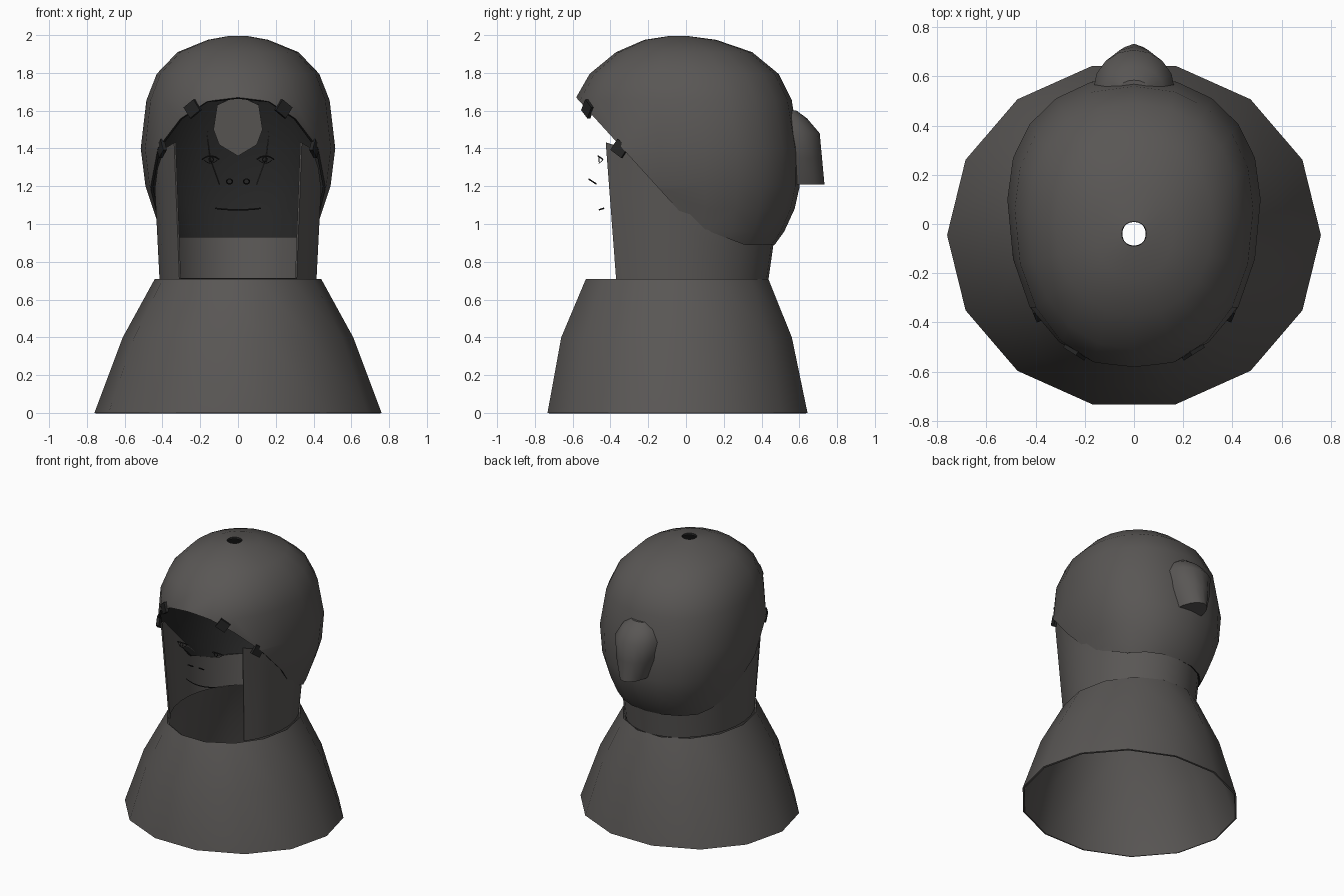
import bpy, bmesh, math
from mathutils import Vector

if "Cube" in bpy.data.objects:
    bpy.data.objects.remove(bpy.data.objects["Cube"])


def make_material(name, rgb):
    m = bpy.data.materials.new(name)
    m.use_nodes = True
    m.diffuse_color = (*rgb, 1)
    m.node_tree.nodes["Principled BSDF"].inputs["Base Color"].default_value = (*rgb, 1)
    return m


GREY = make_material("warm grey", (0.1, 0.094, 0.09))
DARK = make_material("dark grey", (0.018, 0.018, 0.018))


def ring(n, z, rx, front, back, cy, start=0.0, sweep=360.0, power=1.0):
    """Points of an oval whose front and back halves have their own depth."""
    closed = sweep == 360.0
    pts = []
    for i in range(n):
        a = math.radians(start + sweep * i / (n if closed else n - 1))
        c, s = math.cos(a), math.sin(a)
        x = math.copysign(abs(c) ** power, c) * rx
        y = math.copysign(abs(s) ** power, s)
        y *= (cy - front) if s < 0 else (back - cy)
        pts.append(Vector((x, cy + y, z)))
    return pts


def loft(rows, closed=True):
    """Bridge rows listed from top to bottom, normals outward."""
    bm = bmesh.new()
    vs = [[bm.verts.new(p) for p in row] for row in rows]
    n = len(rows[0])
    for upper, lower in zip(vs, vs[1:]):
        for i in range(n if closed else n - 1):
            j = (i + 1) % n
            bm.faces.new((upper[i], lower[i], lower[j], upper[j]))
    return bm


def finish(bm, name, mats, thickness=0.0, inside=0, angle=40):
    me = bpy.data.meshes.new(name)
    bm.to_mesh(me)
    bm.free()
    ob = bpy.data.objects.new(name, me)
    bpy.context.collection.objects.link(ob)
    for m in mats:
        me.materials.append(m)
    bpy.ops.object.select_all(action="DESELECT")
    ob.select_set(True)
    bpy.context.view_layer.objects.active = ob
    if thickness:
        mod = ob.modifiers.new("shell", "SOLIDIFY")
        mod.thickness = thickness
        mod.offset = -1
        mod.material_offset = inside
        mod.material_offset_rim = inside
        bpy.ops.object.modifier_apply(modifier=mod.name)
    bpy.ops.object.shade_smooth_by_angle(angle=math.radians(angle))
    return ob


# Flared cape, open above and below
cape = [(0.71, 0.44, 0.495, -0.047), (0.4, 0.61, 0.626, -0.05), (0, 0.76, 0.706, -0.045)]
finish(loft([ring(14, z, rx, cy - ry, cy + ry, cy) for z, rx, ry, cy in cape]),
       "cape", [GREY], 0.012)

# Neck cloth, open at the front, its upper edge tucked under the hair
low = ring(23, 0.71, 0.418, -0.53, 0.437, -0.047, -42, 264)
high = ring(23, 1.43, 0.455, -0.625, 0.54, -0.02, -42, 264)
tops = [min(1.43, max(1.08 - 1.1 * p.y, 0.93)) for p in low]
rows = []
for k in range(5):
    t = 1 - k / 4
    rows.append([a.lerp(b, t * (z - 0.71) / 0.72) for a, b, z in zip(low, high, tops)])
finish(loft(rows, closed=False), "neck_cloth", [GREY], 0.01)

# Hair shell with a small crown hole, trimmed along the face and nape
hair = [
    (1.995, 0.05, -0.09, 0.01, -0.04),
    (1.975, 0.16, -0.22, 0.16, -0.03),
    (1.91, 0.32, -0.37, 0.35, 0.0),
    (1.795, 0.43, -0.51, 0.49, 0.03),
    (1.655, 0.485, -0.59, 0.56, 0.06),
    (1.4, 0.515, -0.615, 0.6, 0.1),
    (1.2, 0.49, -0.6, 0.602, 0.1),
    (1.08, 0.45, -0.55, 0.575, 0.1),
    (0.96, 0.41, -0.5, 0.52, 0.1),
    (0.87, 0.37, -0.45, 0.455, 0.1),
]
bm = loft([ring(20, *r, power=0.92) for r in hair])
trims = [((0, 0, 1.03), (0, 1.1, 1)), ((0, 0.02, 1.0), (0, 0.38, 1)), ((0, 0, 0.89), (0, 0, 1))]
for co, no in trims:
    bmesh.ops.bisect_plane(bm, geom=bm.verts[:] + bm.edges[:] + bm.faces[:],
                           plane_co=co, plane_no=no, clear_inner=True)
finish(bm, "hair", [GREY, DARK], 0.014, inside=1)

# Bun at the back of the head
bun = [(1.6, 0.06, 0.585), (1.56, 0.12, 0.64), (1.48, 0.165, 0.708),
       (1.35, 0.15, 0.72), (1.21, 0.1, 0.733)]
bm = loft([ring(9, z, rx, 0.5, back, 0.55, 0, 180) for z, rx, back in bun], closed=False)
bmesh.ops.holes_fill(bm, edges=[e for e in bm.edges if e.is_boundary
                                and all(abs(v.co.z - 1.21) < 0.001 for v in e.verts)])
bm.verts.ensure_lookup_table()
bm.faces.new(bm.verts[-9:])
bm.faces.new(list(reversed(bm.verts[:9])))
finish(bm, "bun", [GREY])

# Pale inner patch on the back wall of the hair
bm = bmesh.new()
outline = [(0, 1.36), (0.1, 1.42), (0.13, 1.5), (0.11, 1.63), (0, 1.68)]
outline += [(-x, z) for x, z in reversed(outline[1:4])]
bm.faces.new([bm.verts.new((x, 0.53 - (z - 1.36) * 0.08, z)) for x, z in outline])
finish(bm, "inner_patch", [GREY], 0.006)

# Dark tabs along the front edge of the hair
for side, label in ((1, "left"), (-1, "right")):
    for name, x, y, z, turn in (("upper", 0.24, -0.52, 1.61, 32), ("lower", 0.405, -0.35, 1.4, 68)):
        bpy.ops.mesh.primitive_cube_add(size=1, location=(side * x, y, z))
        tab = bpy.context.object
        tab.name = f"{label}_{name}_tab"
        tab.scale = (0.075, 0.02, 0.07)
        tab.rotation_euler = (0, side * math.radians(35), side * math.radians(turn))
        tab.data.materials.append(DARK)


# Floating face details drawn as thin strands
def strand(name, pts, closed=False, radius=0.004):
    cu = bpy.data.curves.new(name, "CURVE")
    cu.dimensions = "3D"
    cu.bevel_depth = radius
    cu.bevel_resolution = 0
    sp = cu.splines.new("POLY")
    sp.points.add(len(pts) - 1)
    for p, co in zip(sp.points, pts):
        p.co = (*co, 1)
    sp.use_cyclic_u = closed
    cu.materials.append(DARK)
    ob = bpy.data.objects.new(name, cu)
    bpy.context.collection.objects.link(ob)


def oval(x, y, z, rx, rz, lean=0.0, n=10):
    angles = [math.tau * i / n for i in range(n)]
    return [(x + rx * math.cos(a), y + lean * math.sin(a), z + rz * math.sin(a)) for a in angles]


def arc(x, y, z, half, rise, bow):
    ts = [i / 4 - 1 for i in range(9)]
    return [(x + half * t, y + bow * t * t, z + rise * (1 - t * t)) for t in ts]


for side, label in ((1, "left"), (-1, "right")):
    strand(f"{label}_upper_lid", arc(side * 0.145, -0.465, 1.342, 0.045, 0.018, 0.025))
    strand(f"{label}_lower_lid", arc(side * 0.145, -0.46, 1.338, 0.035, -0.016, 0.02), radius=0.002)
    strand(f"{label}_iris", oval(side * 0.142, -0.46, 1.342, 0.012, 0.013), True, 0.003)
    strand(f"{label}_nostril", oval(side * 0.045, -0.495, 1.225, 0.016, 0.013, -0.02), True)
strand("mouth", arc(0, -0.46, 1.083, 0.12, -0.008, 0.025))
